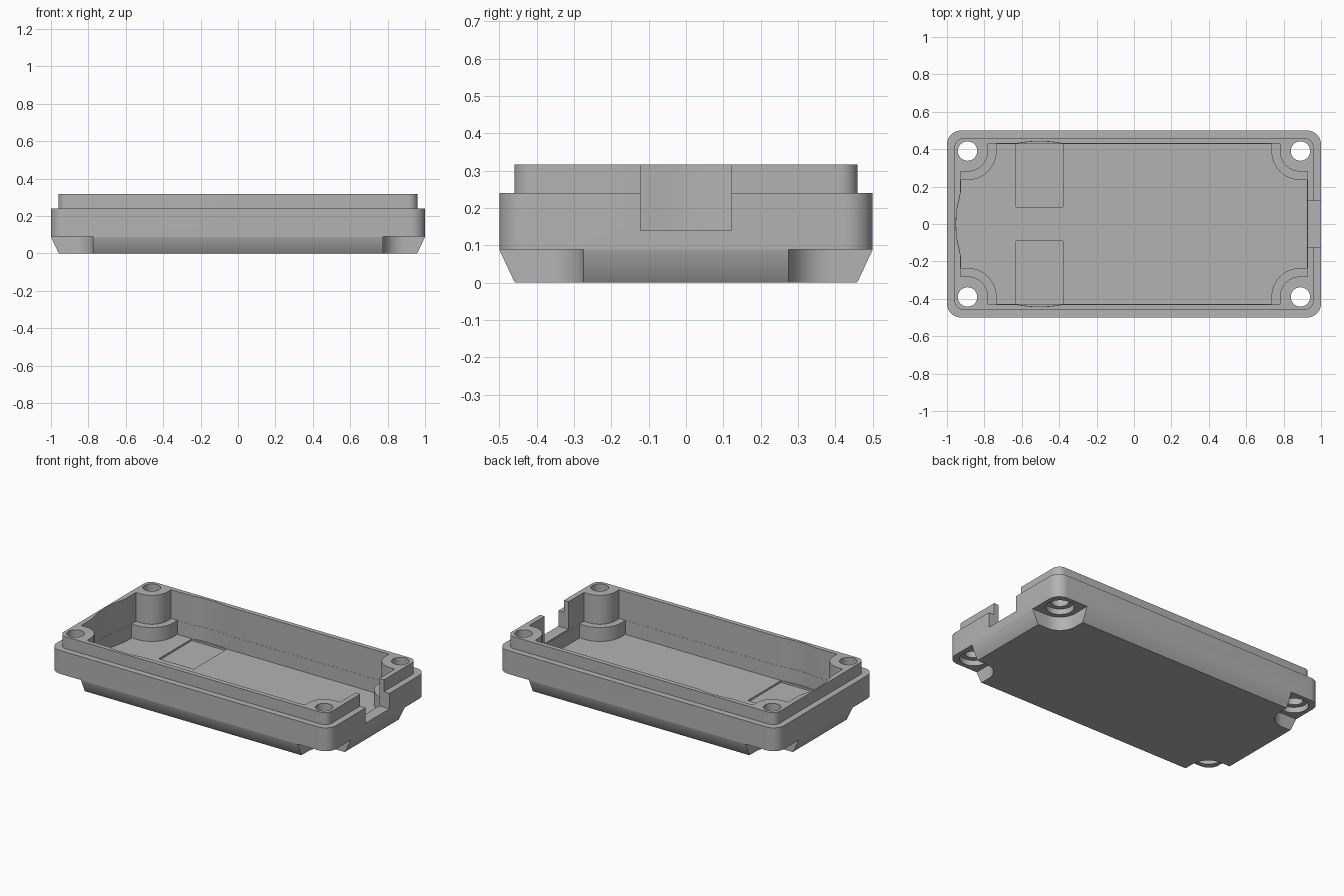
import bpy, bmesh
from math import sin, cos, pi, radians

old = bpy.data.objects.get("Cube")
if old:
    bpy.data.objects.remove(old, do_unlink=True)

grey = bpy.data.materials.new("matte_grey")
grey.use_nodes = True
tone = (0.45, 0.45, 0.45, 1)
grey.diffuse_color = tone
grey.node_tree.nodes["Principled BSDF"].inputs["Base Color"].default_value = tone

HX, HY = 0.89, 0.39          # screw hole centre
QUADS = ((1, 1), (-1, 1), (-1, -1), (1, -1))


def arc(cx, cy, r, a, b, n=12):
    return [(cx + r * cos(radians(a + (b - a) * i / n)),
             cy + r * sin(radians(a + (b - a) * i / n))) for i in range(n + 1)]


def rounded(hx, hy, r):
    pts = []
    for k, (sx, sy) in enumerate(QUADS):
        pts += arc(sx * (hx - r), sy * (hy - r), r, 90 * k, 90 * k + 90)
    return pts


def loft(name, rings):
    """Solid through stacked (outline, height) rings of equal point count."""
    bm = bmesh.new()
    rows = [[bm.verts.new((x, y, z)) for x, y in pts] for pts, z in rings]
    n = len(rows[0])
    for a, b in zip(rows, rows[1:]):
        for i in range(n):
            j = (i + 1) % n
            bm.faces.new((a[i], a[j], b[j], b[i]))
    bm.faces.new(rows[0][::-1])
    bm.faces.new(rows[-1])
    bmesh.ops.recalc_face_normals(bm, faces=bm.faces)
    mesh = bpy.data.meshes.new(name)
    bm.to_mesh(mesh)
    bm.free()
    mesh.materials.append(grey)
    obj = bpy.data.objects.new(name, mesh)
    bpy.context.collection.objects.link(obj)
    return obj


def prism(name, pts, z0, z1):
    return loft(name, [(pts, z0), (pts, z1)])


def box(name, x0, x1, y0, y1, z0, z1):
    return prism(name, [(x0, y0), (x1, y0), (x1, y1), (x0, y1)], z0, z1)


def carve(target, cutter):
    mod = target.modifiers.new("carve", 'BOOLEAN')
    mod.operation, mod.solver, mod.object = 'DIFFERENCE', 'EXACT', cutter
    bpy.context.view_layer.objects.active = target
    bpy.ops.object.modifier_apply(modifier=mod.name)
    bpy.data.objects.remove(cutter, do_unlink=True)


def cavity(wx, wy, r):
    """Inner outline: straight walls, rounded corner columns, shallow wall scoops."""
    def corner(sx, sy):
        return ([(sx * wx, sy * (HY - r))]
                + [(sx * x, sy * y) for x, y in arc(HX, HY, r, 270, 180)]
                + [(sx * (HX - r), sy * wy)])

    def side_scoop(sy):
        return [(-0.505 + 0.125 * t / 6, sy * (wy + 0.012 * (1 - (t / 6) ** 2)))
                for t in range(6, -7, -1)]
    end_scoop = [(-wx, 0.17), (-wx - 0.022, 0.07), (-wx - 0.025, 0),
                 (-wx - 0.022, -0.07), (-wx, -0.17)]
    return (corner(1, 1) + side_scoop(1) + corner(-1, 1)[::-1] + end_scoop
            + corner(-1, -1) + side_scoop(-1)[::-1] + corner(1, -1)[::-1])


# Tray body: chamfered base, outer wall, stepped lip
tray = loft("enclosure_tray", [
    (rounded(0.957, 0.457, 0.05), 0), (rounded(0.961, 0.461, 0.05), 0.005),
    (rounded(1, 0.5, 0.075), 0.088), (rounded(1, 0.5, 0.075), 0.24),
    (rounded(0.96, 0.46, 0.05), 0.24), (rounded(0.96, 0.46, 0.05), 0.317)])

# Hollow interior: narrow level leaves the column collars, upper level the columns
carve(tray, prism("lower_cavity", cavity(0.926, 0.429, 0.155), 0.04, 0.2))
carve(tray, prism("upper_cavity", cavity(0.927, 0.43, 0.11), 0.13, 0.5))

# Corner recesses underneath, screw holes and counterbores
for sx, sy in QUADS:
    pts = arc(HX, HY, 0.115, 180, 270) + [(1.2, 0.275), (1.2, 0.7), (0.775, 0.7)]
    carve(tray, prism("corner_recess", [(sx * x, sy * y) for x, y in pts], -0.1, 0.089))
    for r, top in ((0.052, 0.5), (0.083, 0.125)):
        ring = arc(sx * HX, sy * HY, r, 0, 360, 32)[:-1]
        carve(tray, prism("screw_hole", ring, -0.1, top))

# Cable opening in the end wall
carve(tray, box("cable_opening", 0.9, 1.1, -0.122, 0.122, 0.14, 0.5))

# Shallow floor pockets beside the long walls
for s in (1, -1):
    y0, y1 = sorted((s * 0.09, s * 0.428))
    carve(tray, box("floor_pocket", -0.63, -0.38, y0, y1, 0.028, 0.1))

bpy.ops.object.select_all(action='DESELECT')
tray.select_set(True)
bpy.context.view_layer.objects.active = tray
bpy.ops.object.shade_smooth_by_angle(angle=radians(30))
